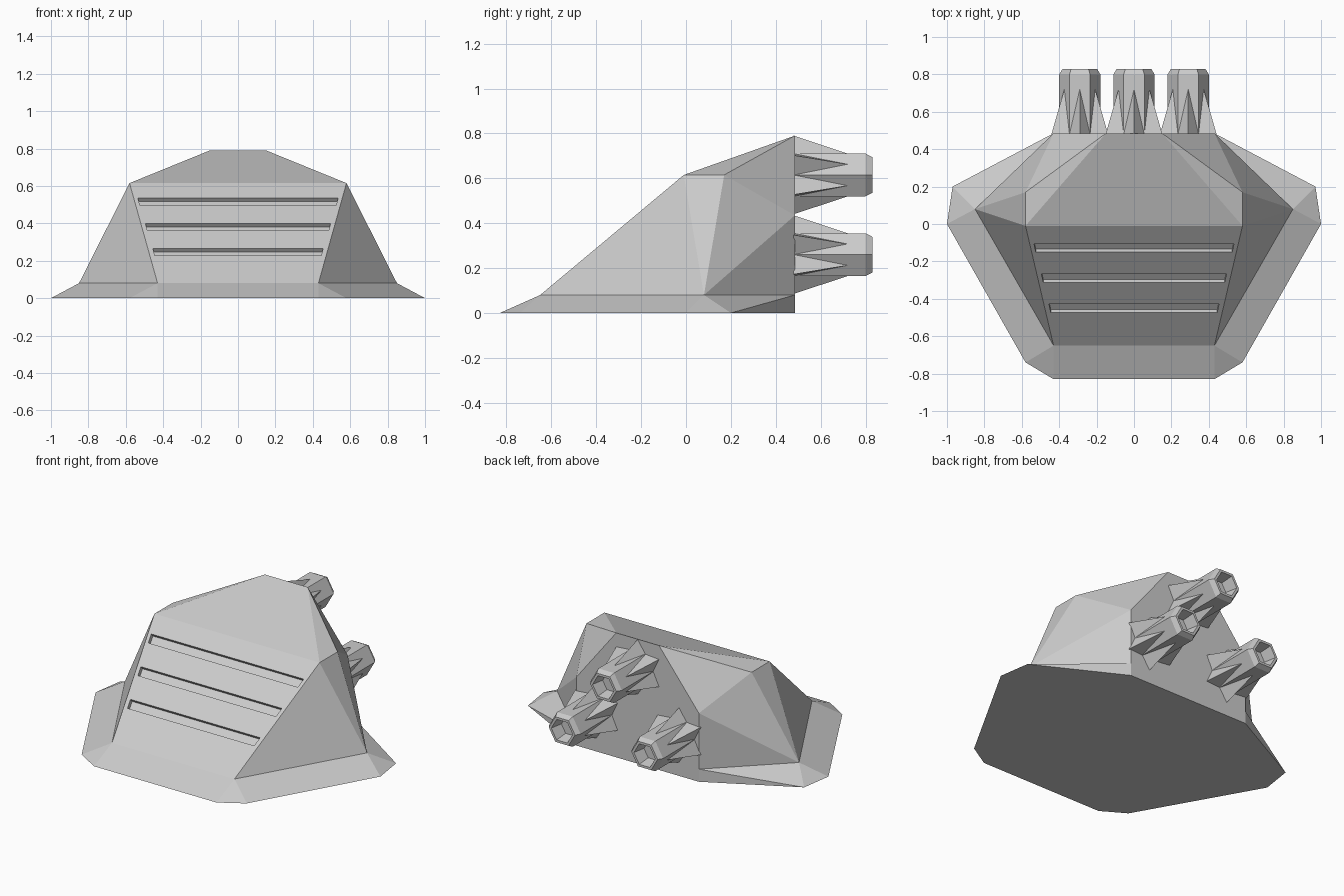
import bpy, bmesh, math
from mathutils import Vector

if "Cube" in bpy.data.objects:
    bpy.data.objects.remove(bpy.data.objects["Cube"])


def make(name, verts, faces):
    me = bpy.data.meshes.new(name)
    me.from_pydata(verts, [], faces)
    bm = bmesh.new()
    bm.from_mesh(me)
    bmesh.ops.recalc_face_normals(bm, faces=bm.faces[:])
    bm.to_mesh(me)
    bm.free()
    ob = bpy.data.objects.new(name, me)
    bpy.context.collection.objects.link(ob)
    return ob


# Hull: right-hand corner points, mirrored across x = 0
half = [(.43, -.83, 0), (.58, -.74, 0), (1, 0, 0), (.97, .2, 0), (.43, .485, 0),
        (.43, .485, .08), (.43, -.65, .08), (.85, .08, .08), (.58, -.01, .615),
        (.58, .17, .615), (.15, .485, .79), (.43, .485, .435)]
n = len(half)
verts = half + [(-x, y, z) for x, y, z in half]
side = [(0, 1, 6), (1, 2, 7, 6), (2, 3, 7), (3, 5, 7), (3, 4, 5), (6, 7, 8),
        (7, 9, 8), (7, 5, 11), (7, 11, 9), (9, 11, 10), (8, 9, 10)]
faces = side + [tuple(i + n for i in reversed(f)) for f in side]
# Faces spanning the middle: skirt front, sloped plate, roof, back, underside
for strip in [(0, 6), (6, 8), (8, 10), (10, 11, 5, 4), (0, 1, 2, 3, 4)]:
    faces.append(strip + tuple(i + n for i in reversed(strip)))
hull = make("hull", verts, faces)

# Three shallow slots cut square into the sloped front plate
normal = Vector((0, -.535, .64)).normalized()
cv, cf = [], []
for top, w in [(.535, .535), (.40, .495), (.265, .455)]:
    b = len(cv)
    for d in (-.025, .03):
        for z, hw in [(top, w), (top - .037, w - .01)]:
            y = -.65 + (z - .08) / .535 * .64
            cv += [Vector((s * hw, y, z)) + normal * d for s in (-1, 1)]
    cf += [tuple(b + i for i in f) for f in
           [(0, 1, 3, 2), (4, 5, 7, 6), (0, 1, 5, 4), (2, 3, 7, 6), (0, 2, 6, 4), (1, 3, 7, 5)]]
cutter = make("slot_cutter", cv, cf)
cutter.hide_render = True
mod = hull.modifiers.new("slots", 'BOOLEAN')
mod.operation = 'DIFFERENCE'
mod.solver = 'EXACT'
mod.object = cutter
bpy.context.view_layer.objects.active = hull
bpy.ops.object.modifier_apply(modifier=mod.name)
bpy.data.objects.remove(cutter)


# Hexagonal exhaust with six tapering fins at its root and a hollow tip
def exhaust(name, cx, cz):
    def ring(r, y, count=6, start=0.0):
        return [(cx + r * math.cos(start + i * math.tau / count), y,
                 cz + r * math.sin(start + i * math.tau / count)) for i in range(count)]

    R = .11
    y0 = .48
    rings = [ring(R, y0), ring(R, .80), ring(.092, .83), ring(.075, .83), ring(.06, .75)]
    v = [p for r in rings for p in r]
    v += ring(.175, y0, 6, math.pi / 6)                      # 30-35 fin roots
    v += ring(R * math.cos(math.pi / 6), .72, 6, math.pi / 6)  # 36-41 fin tips
    f = [tuple(range(24, 30))]
    base = []
    for i in range(6):
        j = (i + 1) % 6
        root, tip = 30 + i, 36 + i
        f += [(i, root, tip), (root, j, tip), (i, tip, 6 + i),
              (tip, j, 6 + j), (tip, 6 + j, 6 + i)]
        for k in (6, 12, 18):
            f.append((k + i, k + j, k + 6 + j, k + 6 + i))
        base += [i, root]
    f.append(tuple(base))
    return make(name, v, f)


exhaust("exhaust_top", 0, .615)
for label, s in (("right", 1), ("left", -1)):
    exhaust("exhaust_" + label, s * .29, .26)
